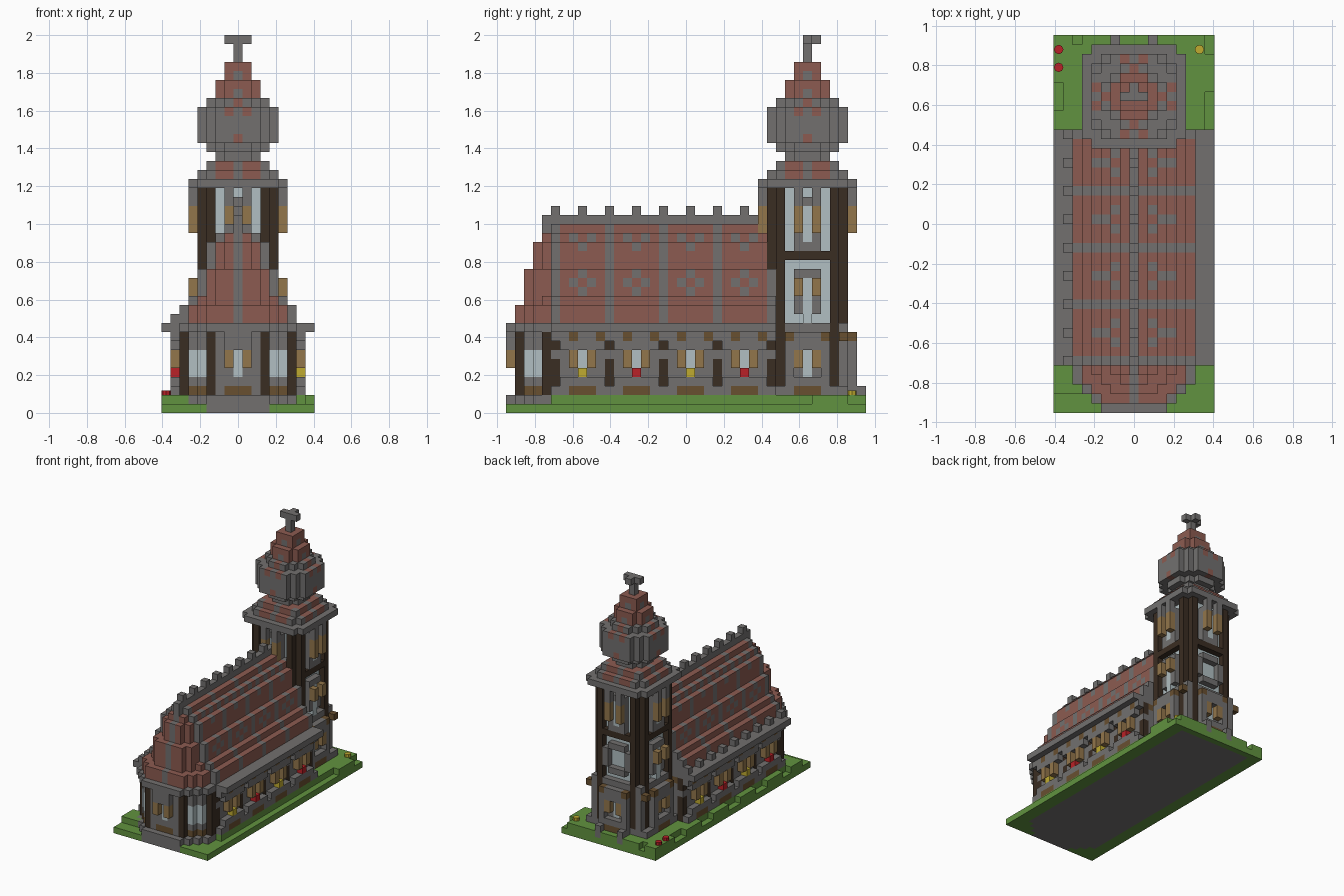
import bpy, bmesh, math

cube = bpy.data.objects.get("Cube")
if cube:
    bpy.data.objects.remove(cube, do_unlink=True)

U = 2 / 42            # block size
HALF_LEN = 20         # half the length in blocks
TC = 33               # tower centre row

COLOURS = {
    "stone": (0.168, 0.163, 0.159), "roof_tile": (0.262, 0.105, 0.082),
    "dark_timber": (0.042, 0.026, 0.016), "tan_wood": (0.29, 0.18, 0.07),
    "brown_wood": (0.14, 0.08, 0.03), "pale_glass": (0.44, 0.52, 0.54),
    "grass": (0.12, 0.29, 0.05), "yellow_flower": (0.53, 0.41, 0.03),
    "red_flower": (0.49, 0.015, 0.02)}
MATS = {}
for name, rgb in COLOURS.items():
    m = bpy.data.materials.new(name)
    m.use_nodes = True
    m.diffuse_color = (*rgb, 1)
    bsdf = m.node_tree.nodes["Principled BSDF"]
    bsdf.inputs["Base Color"].default_value = (*rgb, 1)
    bsdf.inputs["Roughness"].default_value = 0.9
    MATS[name] = m
NAMES = list(COLOURS)

cells = {}            # (column, row, level) -> (part, colour)


def span(v):
    return range(v[0], v[1] + 1) if isinstance(v, tuple) else (v,)


def fill(part, colour, i, j, k, mirror=False):
    for a in span(i):
        for b in span(j):
            for c in span(k):
                cells[a, b, c] = (part, colour)
                if mirror:
                    cells[-a, b, c] = (part, colour)


def side(sign, centre):
    return lambda t, d: (sign * d, centre + t)


def end(sign, centre):
    return lambda t, d: (t, centre + sign * d)


def panel(part, colour, face, t, d, k):
    """Blocks on a wall: t along the wall, d outward, k up."""
    for a in span(t):
        i, j = face(a, d)
        fill(part, colour, i, j, k)


def low_window(name, face, d, flower=None, sill=True):
    panel(name, "pale_glass", face, 0, d, (4, 6))
    for t in (-1, 1):
        panel(name + "_shutters", "tan_wood", face, t, d + 1, (5, 6))
    panel(name, "stone", face, (-1, 1), d + 1, (7, 8))
    panel(name, "brown_wood", face, (-1, 1), d + (1 if sill else 0), 2)
    if sill:
        panel(name, "stone", face, (-1, 1), d + 1, 3)
        for t in (-2, 2):
            panel(name, "stone", face, t, d + 1, (2, 3))
            panel(name, "stone", face, t, d + 1, 7)
    if flower:
        panel(name + "_flowers", flower, face, 0, d + 1, 4)


def high_window(face, d, k, h):
    panel("tower_windows", "stone", face, (-1, 1), d, (k - 2, k + h))
    panel("tower_windows", "pale_glass", face, 0, d, (k - 1, k + h - 1))
    for t in (-1, 1):
        panel("tower_shutters", "tan_wood", face, t, d + 1, (k, k + h - 1))


# Ground and plinth
fill("ground", "grass", (-8, 8), (0, 39), 0)
fill("ground", "grass", (-7, 7), (5, 38), 1)
fill("ground", "grass", (-8, -6), (2, 4), 1)
fill("ground", "grass", (-8, -7), (36, 39), 1)
fill("ground", "grass", (6, 7), (35, 39), 1)
fill("ground", "grass", (-5, 5), 39, 1)
fill("ground", "grass", 8, (34, 37), 1)
for j in range(5, 36):
    if j % 7 < 4:
        fill("ground", "grass", -8, j, 1)
for j in range(39):
    w = min(3 + j, 6)
    fill("plinth", "stone", (-w, w), j, 0)
    if j < 5:
        fill("plinth", "stone", (-w, w), j, 1)

# Nave and apse walls
for j in range(1, 30):
    w = min(2 + j, 6)
    fill("nave_walls", "stone", (-w, w), j, (2, 8))
fill("apse_posts", "dark_timber", 3, 1, (2, 8), True)
fill("apse_posts", "dark_timber", 6, 4, (2, 8), True)
for i, j in ((4, 2), (5, 3)):
    fill("apse_windows", "pale_glass", i, j, (4, 6), True)
    fill("apse_windows", "brown_wood", i, j, 2, True)
low_window("apse_front_window", end(-1, 1), 0, None, False)
for j in range(5, 30, 6):
    fill("nave_posts", "dark_timber", 6, j, (2, 8), True)
    fill("nave_posts", "stone", 6, j, 6, True)
    fill("nave_buttresses", "stone", 7, j, 2, True)
for n, j in enumerate(range(8, 29, 6)):
    for s in (-1, 1):
        colour = "yellow_flower" if (n + (s < 0)) % 2 == 0 else "red_flower"
        low_window("nave_window", side(s, j), 6, colour)

# Eaves with beam ends
for j in range(5):
    w = min(3 + j, 6)
    fill("eaves", "stone", (-w, w), j, 9)
fill("eaves", "stone", (-8, 8), (5, 29), 9)
fill("eaves", "stone", 7, (5, 29), 8, True)
for j in range(7, 30, 3):
    fill("beam_ends", "brown_wood", 7, j, 8, True)
for j in range(5, 30, 3):
    fill("eave_crest", "stone", -7, j, 10)

# Stepped roof: level -> half width and front row
STEPS = [(10, 11, 6, 1), (12, 12, 5, 2), (13, 15, 4, 2),
         (16, 18, 3, 3), (19, 19, 2, 4), (20, 20, 1, 4)]
for k0, k1, w, front in STEPS:
    for k in range(k0, k1 + 1):
        for j in range(front, 30):
            lim = w if j > 4 else min(w - 1, j - front + max(w // 2, 1))
            for i in range(-lim, lim + 1):
                dj = abs((j - 8 + 3) % 6 - 3)
                rib = j >= 5 and (j - 5) % 6 == 0
                diamond = j > 5 and k < 20 and 1 in (dj + abs(k - 14), dj + abs(k - 19))
                spine = j < 5 and i == 0
                fill("roof", "stone" if rib or diamond or spine else "roof_tile", i, j, k)
fill("ridge", "stone", 0, (4, 29), 21)
for j in range(5, 29, 3):
    fill("ridge_crest", "stone", 0, j, 22)

# Tower body: glazed core, corner timbers, beam
fill("tower_base", "stone", (-4, 4), (TC - 4, TC + 4), (2, 9))
fill("tower_base", "stone", (-5, 5), (TC - 3, TC + 4), 2)
fill("tower_glazing", "pale_glass", (-3, 3), (TC - 3, TC + 3), (10, 24))
for s in (-1, 1):
    for a, b in ((4, 3), (3, 4), (3, 3)):
        fill("tower_posts", "dark_timber", a, TC + s * b, (3, 24), True)
    for t in (-2, 2):
        fill("tower_base", "stone", 5, TC + t, (2, 7), True)
        fill("beam_ends", "brown_wood", 5, TC + t, 8, True)
        fill("tower_base", "stone", t, TC + 5, (2, 7))
        fill("beam_ends", "brown_wood", t, TC + 5, 8)
    fill("beam_ends", "brown_wood", 5, TC + s * 4, 8, True)
    low_window("tower_low_window", side(s, TC), 4)
low_window("tower_low_window", end(1, TC), 4)
fill("back_steps", "stone", 2, 39, (1, 2), True)
faces = [side(1, TC), side(-1, TC), end(1, TC), end(-1, TC)]
for n, face in enumerate(faces):
    panel("tower_beam", "dark_timber", face, (-2, 2), 4, 17)
    high_window(face, 4, 20, 3)
    for t in (-1, 1):
        panel("tower_brackets", "stone", face, t, 5, (23, 24))
    if n < 2:
        high_window(face, 4, 13, 2)
        panel("tower_windows", "pale_glass", face, 0, 4, (10, 12))
# Round ornament on the tower back
for t in range(-2, 3):
    for k in range(-2, 3):
        if 2 <= math.hypot(t, k) < 2.5:
            panel("back_ring", "stone", faces[2], t, 4, 13 + k)

# Tower skirt, onion dome and finial: level range, half width, corner cut
DOME = [(25, 25, 5, 9), (26, 26, 4, 7), (27, 27, 3, 6), (28, 28, 2, 3),
        (29, 29, 3, 4), (30, 33, 4, 6), (34, 34, 3, 4), (35, 36, 2, 3), (37, 38, 1, 2)]
for k0, k1, w, cut in DOME:
    for k in range(k0, k1 + 1):
        for a in range(-w, w + 1):
            for b in range(-w, w + 1):
                if abs(a) + abs(b) > cut:
                    continue
                off = min(abs(a), abs(b))
                red = (k in (26, 27) and off in (1, 2)
                       or k == 33 and off == 1
                       or k in (30, 34) and off == 0
                       or k > 34 and (off > 0 or k in (36, 38)))
                part = "tower_skirt" if k < 28 else "onion_dome"
                fill(part, "roof_tile" if red else "stone", a, TC + b, k)
for face in faces:
    panel("dome_lucarnes", "stone", face, (-1, 1), 4, (31, 32))
fill("finial", "stone", 0, TC, (39, 41))
fill("finial", "stone", (-1, 1), TC, 41)
fill("finial", "stone", 0, TC + 1, 41)

# Turn the blocks into one mesh per part, keeping only outer faces
DIRS = [(1, 0, 0), (-1, 0, 0), (0, 1, 0), (0, -1, 0), (0, 0, 1), (0, 0, -1)]
parts = {}
for pos, (part, colour) in cells.items():
    parts.setdefault(part, []).append((pos, colour))


def finish(name, bm, used):
    me = bpy.data.meshes.new(name)
    bm.to_mesh(me)
    bm.free()
    for c in used:
        me.materials.append(MATS[c])
    ob = bpy.data.objects.new(name, me)
    bpy.context.collection.objects.link(ob)
    return ob


for part, blocks in parts.items():
    bm = bmesh.new()
    used = [c for c in NAMES if any(b[1] == c for b in blocks)]
    for pos, colour in blocks:
        for d in DIRS:
            if tuple(p + q for p, q in zip(pos, d)) in cells:
                continue
            ax = [n for n in range(3) if d[n]][0]
            u, v = (ax + 1) % 3, (ax + 2) % 3
            ring = []
            for su, sv in ((-1, -1), (1, -1), (1, 1), (-1, 1)):
                p = [pos[0], pos[1] + 0.5 - HALF_LEN, pos[2] + 0.5]
                p[ax] += d[ax] / 2
                p[u] += su / 2
                p[v] += sv / 2
                ring.append(bm.verts.new([x * U for x in p]))
            if d[ax] < 0:
                ring.reverse()
            bm.faces.new(ring).material_index = used.index(colour)
    bmesh.ops.remove_doubles(bm, verts=bm.verts, dist=U / 100)
    finish(part, bm, used)

# Small flowers on the grass
for name, colour, x, y in (("poppy", "red_flower", -0.38, 0.88),
                           ("poppy", "red_flower", -0.38, 0.79),
                           ("buttercup", "yellow_flower", 0.33, 0.88)):
    bm = bmesh.new()
    bmesh.ops.create_cone(bm, cap_ends=True, segments=8, radius1=U / 2,
                          radius2=U / 2, depth=U / 2)
    ob = finish(name, bm, [colour])
    ob.location = (x, y, U * 2.25)
